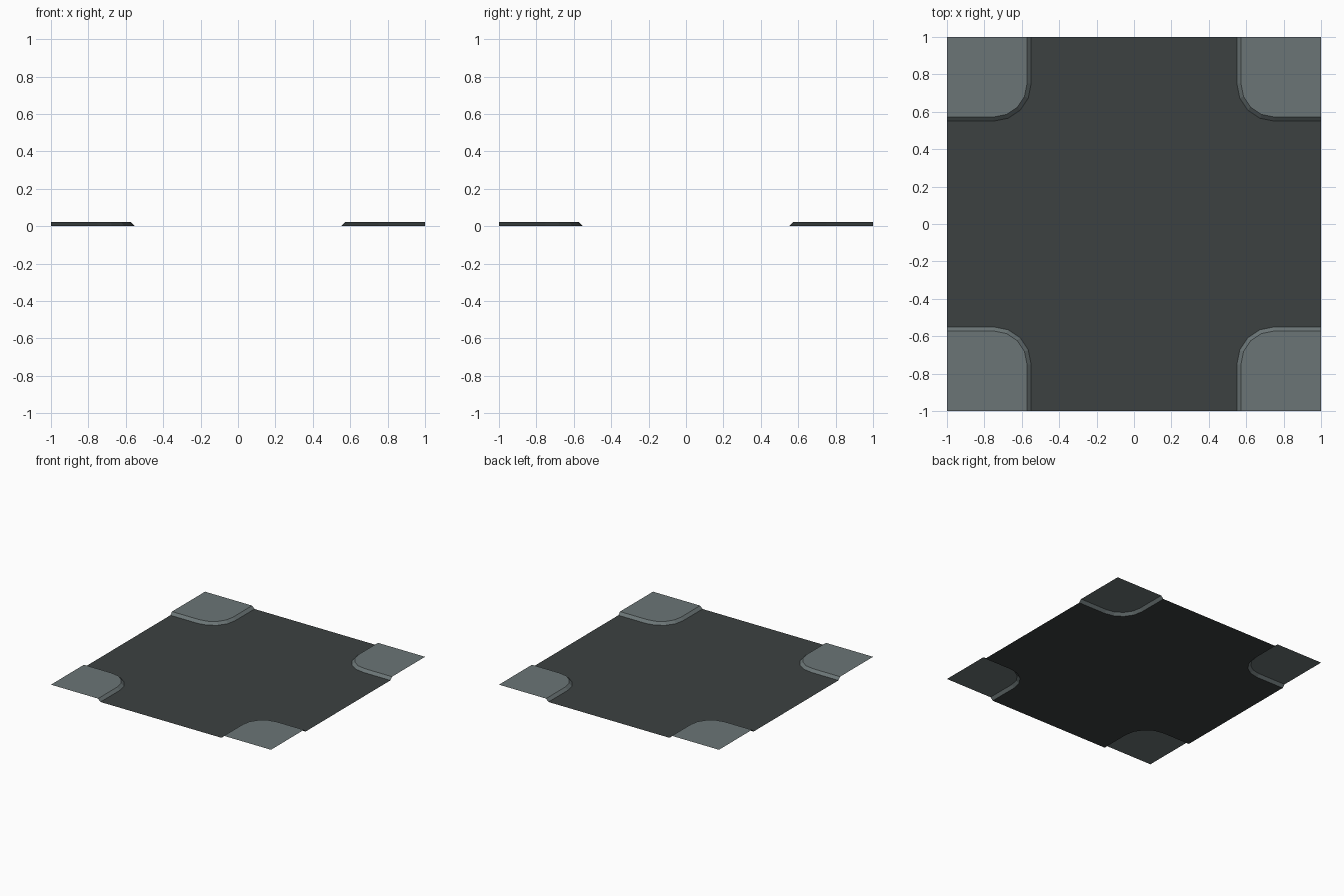
import bpy, bmesh, math
from mathutils import Matrix, Vector

if "Cube" in bpy.data.objects:
    bpy.data.objects.remove(bpy.data.objects["Cube"])

KERB, HEIGHT, CENTRE, STEPS = 0.55, 0.022, 0.75, 4


def material(name, rgb):
    m = bpy.data.materials.new(name)
    m.diffuse_color = (*rgb, 1)
    m.use_nodes = True
    m.node_tree.nodes["Principled BSDF"].inputs["Base Color"].default_value = m.diffuse_color
    return m


asphalt = material("dark asphalt", (0.045, 0.053, 0.053))
paving = material("grey paving", (0.147, 0.178, 0.181))


def corner_path(inset, z, turn):
    """Rounded kerb line of one corner, turned by quarter turns."""
    r = CENTRE - KERB - inset
    pts = [Vector((1, KERB + inset, z))]
    for i in range(STEPS + 1):
        a = math.radians(270 - 90 * i / STEPS)
        pts.append(Vector((CENTRE + r * math.cos(a), CENTRE + r * math.sin(a), z)))
    pts.append(Vector((KERB + inset, 1, z)))
    rot = Matrix.Rotation(math.pi / 2 * turn, 3, 'Z')
    return [rot @ p for p in pts]


def make_object(name, bm, mat):
    mesh = bpy.data.meshes.new(name)
    bm.to_mesh(mesh)
    bm.free()
    mesh.materials.append(mat)
    ob = bpy.data.objects.new(name, mesh)
    bpy.context.collection.objects.link(ob)


# Road: flat crossing whose outline follows the four kerbs
bm = bmesh.new()
outline = [p for t in range(4) for p in corner_path(0, 0, t)]
bm.faces.new([bm.verts.new(p) for p in outline])
bmesh.ops.triangulate(bm, faces=bm.faces[:])
bmesh.ops.join_triangles(bm, faces=bm.faces[:], angle_face_threshold=3.1, angle_shape_threshold=3.1)
make_object("road", bm, asphalt)

# Pavements: raised corner sheet with a sloping kerb
for t, name in enumerate(("back_right", "back_left", "front_left", "front_right")):
    bm = bmesh.new()
    low = [bm.verts.new(p) for p in corner_path(0, 0, t)]
    high = [bm.verts.new(p) for p in corner_path(0.022, HEIGHT, t)]
    tip = Matrix.Rotation(math.pi / 2 * t, 3, 'Z') @ Vector((1, 1, HEIGHT))
    bm.faces.new([bm.verts.new(tip)] + high[::-1])
    for i in range(len(low) - 1):
        bm.faces.new((low[i], high[i], high[i + 1], low[i + 1]))
    # face every surface upwards
    bm.normal_update()
    for f in bm.faces:
        if f.normal.z < 0:
            f.normal_flip()
    make_object("pavement_" + name, bm, paving)
